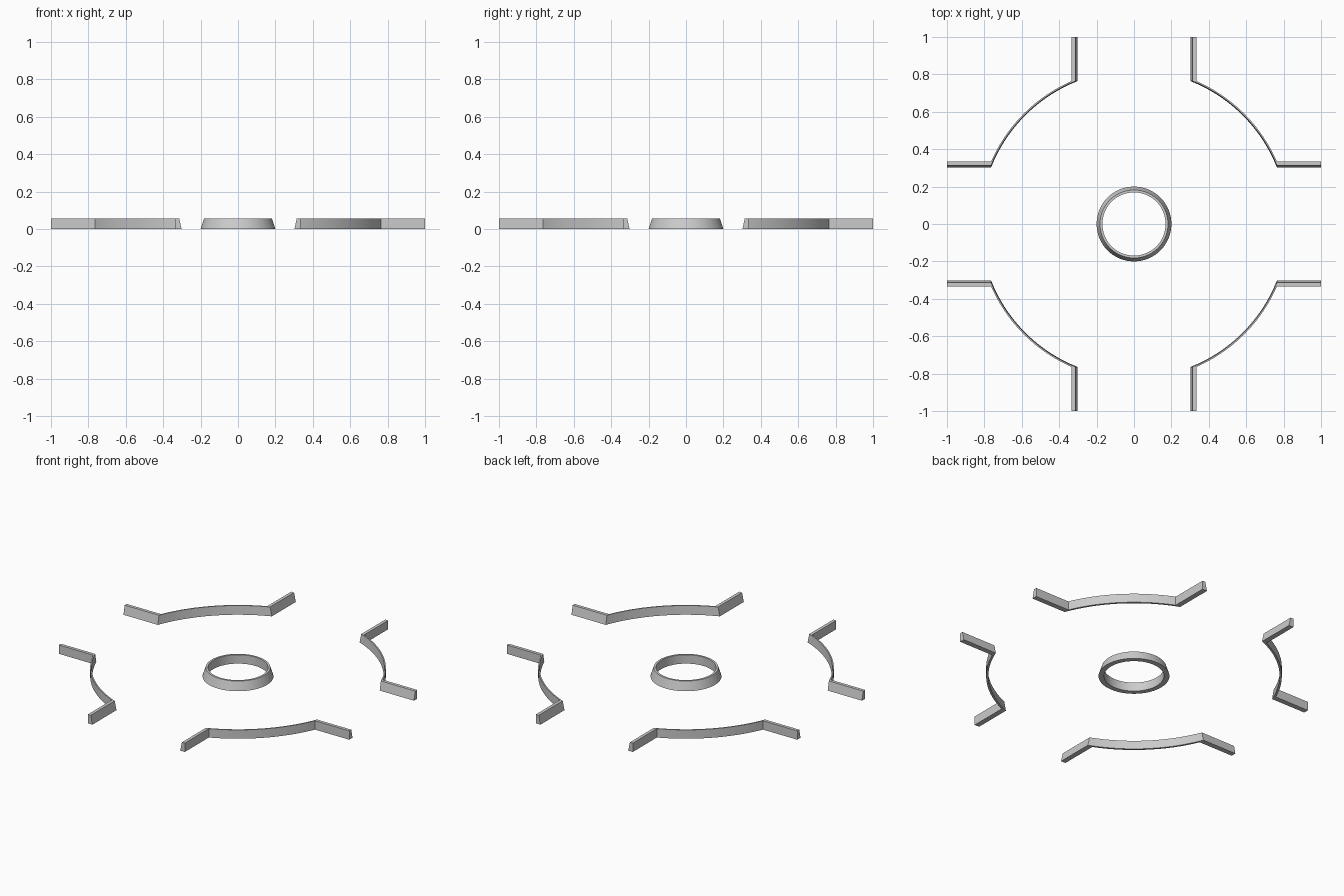
import bpy, bmesh, math

if "Cube" in bpy.data.objects:
    bpy.data.objects.remove(bpy.data.objects["Cube"])

H = 0.055      # kerb height
JOIN = 0.764   # where a straight arm meets the curved kerb
ARC_STEPS = 24
RING_STEPS = 64

# (distance from axis, height): sloped road face, flat top, vertical back
KERB = [(0.302, 0), (0.314, H), (0.334, H), (0.334, 0)]
RING = [(0.200, 0), (0.182, H), (0.169, H), (0.169, 0)]


def loft(name, rows, closed, turn=0.0):
    """Skin a list of four-sided cross-sections into one solid."""
    bm = bmesh.new()
    rings = [[bm.verts.new(p) for p in row] for row in rows]
    n = len(rings)
    for i in range(n if closed else n - 1):
        a, b = rings[i], rings[(i + 1) % n]
        for j in range(4):
            k = (j + 1) % 4
            bm.faces.new((a[j], a[k], b[k], b[j]))
    if not closed:
        bm.faces.new(rings[0])
        bm.faces.new(rings[-1])
    bmesh.ops.recalc_face_normals(bm, faces=bm.faces)
    mesh = bpy.data.meshes.new(name)
    bm.to_mesh(mesh)
    bm.free()
    obj = bpy.data.objects.new(name, mesh)
    bpy.context.collection.objects.link(obj)
    obj.rotation_euler.z = turn
    bpy.ops.object.select_all(action='DESELECT')
    obj.select_set(True)
    bpy.context.view_layer.objects.active = obj
    bpy.ops.object.shade_smooth_by_angle(angle=math.radians(20))
    return obj


# Corner kerb cross-sections: arm along x, arc about the centre, arm along y
rows = [[(1.0, d, z) for d, z in KERB]]
for i in range(ARC_STEPS + 1):
    row = []
    for d, z in KERB:
        r, start = math.hypot(JOIN, d), math.atan2(d, JOIN)
        a = start + (math.pi / 2 - 2 * start) * i / ARC_STEPS
        row.append((r * math.cos(a), r * math.sin(a), z))
    rows.append(row)
rows.append([(d, 1.0, z) for d, z in KERB])

for q, label in enumerate(("back_right", "back_left", "front_left", "front_right")):
    loft("corner_kerb_" + label, rows, False, q * math.pi / 2)

# Central island kerb
ring_rows = []
for i in range(RING_STEPS):
    a = 2 * math.pi * i / RING_STEPS
    ring_rows.append([(r * math.cos(a), r * math.sin(a), z) for r, z in RING])
loft("island_kerb", ring_rows, True)
